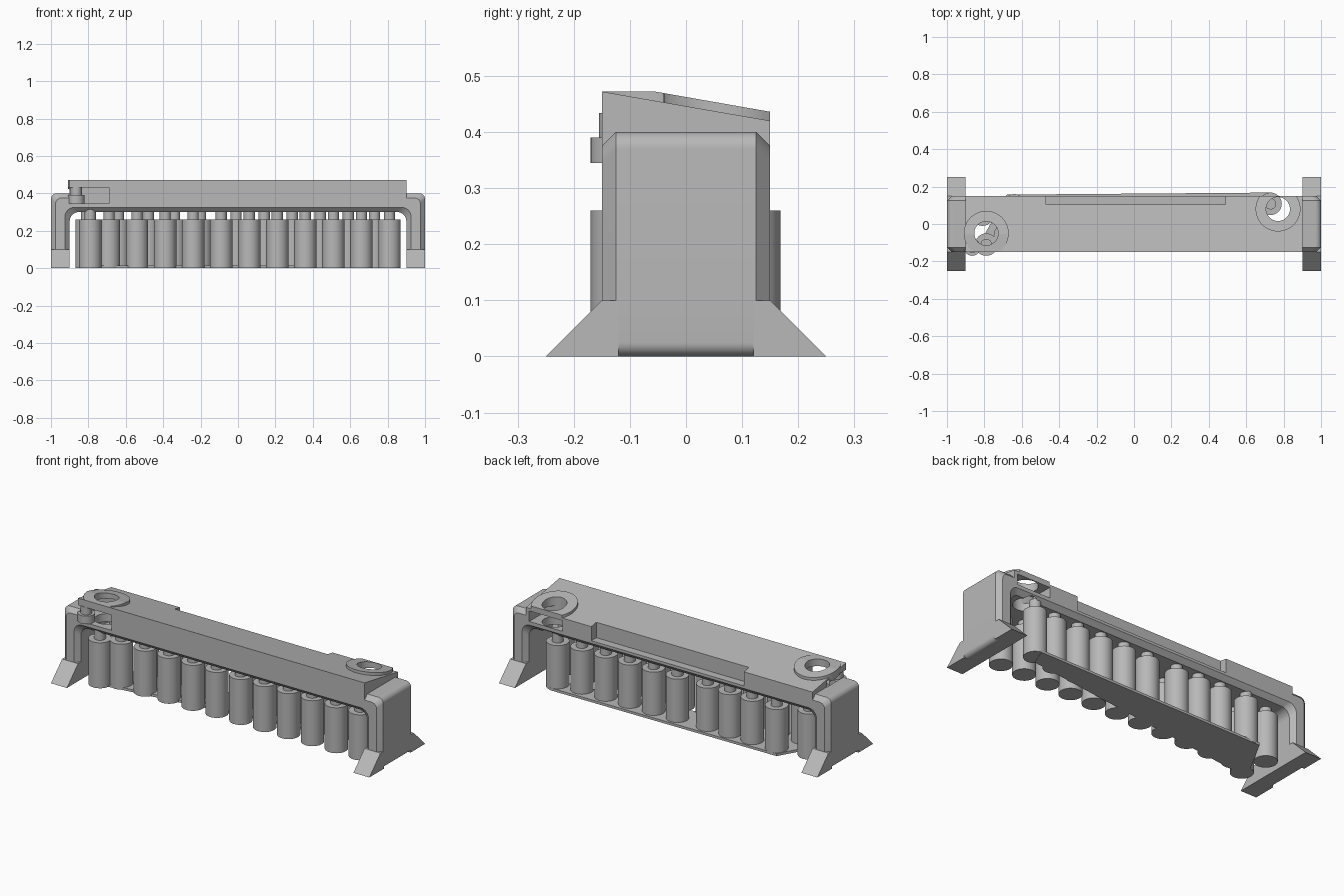
import bpy, bmesh, math
from mathutils import Matrix, Vector

cube = bpy.data.objects.get("Cube")
if cube:
    bpy.data.objects.remove(cube, do_unlink=True)

grey = bpy.data.materials.new("plain_grey")
grey.use_nodes = True
grey.diffuse_color = (0.48, 0.48, 0.48, 1)
shader = next(n for n in grey.node_tree.nodes if n.type == "BSDF_PRINCIPLED")
shader.inputs["Base Color"].default_value = grey.diffuse_color


def finish(name, bm):
    bmesh.ops.recalc_face_normals(bm, faces=bm.faces)
    mesh = bpy.data.meshes.new(name)
    bm.to_mesh(mesh)
    bm.free()
    mesh.materials.append(grey)
    obj = bpy.data.objects.new(name, mesh)
    bpy.context.collection.objects.link(obj)
    return obj


def loft(name, rings):
    """Skin a list of matching closed loops and cap both ends."""
    bm = bmesh.new()
    loops = [[bm.verts.new(p) for p in ring] for ring in rings]
    n = len(loops[0])
    for a, b in zip(loops, loops[1:]):
        for i in range(n):
            j = (i + 1) % n
            bm.faces.new((a[i], a[j], b[j], b[i]))
    bm.faces.new(loops[0])
    bm.faces.new(loops[-1])
    return finish(name, bm)


def prism_x(name, profile, x0, x1):
    return loft(name, [[(x, y, z) for y, z in profile] for x in (x0, x1)])


def box(name, x0, x1, y0, y1, z0, z1):
    return prism_x(name, [(y0, z0), (y1, z0), (y1, z1), (y0, z1)], x0, x1)


def stack(name, x, y, steps, sides=32):
    """Turned part: steps are (radius, z) pairs from bottom to top."""
    rings = []
    for r, z in steps:
        rings.append([(x + r * math.cos(math.tau * i / sides),
                       y + r * math.sin(math.tau * i / sides), z) for i in range(sides)])
    return loft(name, rings)


def arc(cx, cz, r, start, end, steps=8):
    for i in range(steps + 1):
        a = math.radians(start + (end - start) * i / steps)
        yield cx + r * math.cos(a), cz + r * math.sin(a)


def boolean(obj, tool, operation="DIFFERENCE"):
    mod = obj.modifiers.new("cut", "BOOLEAN")
    mod.operation = operation
    mod.object = tool
    mod.solver = "EXACT"
    with bpy.context.temp_override(object=obj, active_object=obj, selected_objects=[obj]):
        bpy.ops.object.modifier_apply(modifier=mod.name)


# Portal frame with chamfered rims
def portal_ring(y, d):
    outer, top, inner, ceiling = 1 - d, 0.4 - d, 0.9 + d, 0.3 + d
    half = [(outer, 0.1)]
    half += arc(outer - 0.03, top - 0.03, 0.03, 0, 90)
    under = list(arc(inner - 0.05, ceiling - 0.05, 0.05, 90, 0)) + [(inner, 0.1)]
    left = [(-x, z) for x, z in reversed(half)]
    left_under = [(-x, z) for x, z in reversed(under)]
    return [(x, y, z) for x, z in half + left + left_under + under]


frame = loft("portal_frame", [portal_ring(y, d) for y, d in
                              ((-0.15, 0.025), (-0.125, 0), (0.125, 0), (0.15, 0.025))])

# Sloped top block
slope = (0.42 - 0.472) / 0.3
top_block = prism_x("top_block", [(-0.15, 0.325), (0.15, 0.325), (0.15, 0.42), (-0.15, 0.472)],
                    -0.9, 0.9)

# Raised rings around the two holes
holes = {"right": (-0.79, -0.05), "left": (0.77, 0.08)}
bosses = []
for side, (x, y) in holes.items():
    boss = prism_x(side + "_hole_boss", [(-0.15, 0.44), (-0.15, 0.472), (-0.055, 0.472),
                                         (0.15, 0.436), (0.15, 0.4)], x - 0.15, x + 0.15)
    tool = stack("boss_outline", x, y, [(0.12, 0.3), (0.12, 0.6)], 48)
    boolean(boss, tool, "INTERSECT")
    bpy.data.objects.remove(tool, do_unlink=True)
    bosses.append(boss)

# Holes, side pockets and rear recess
cutters = [stack("hole_cutter", x, y, [(0.064, 0.25), (0.064, 0.6)], 40)
           for x, y in holes.values()]
cutters += [
    box("front_pocket_cutter", -0.901, -0.69, -0.2, 0.02, 0.345, 0.432),
    box("back_pocket_cutter", 0.67, 0.88, 0.02, 0.2, 0.345, 0.405),
    box("rear_recess_cutter", -0.47, 0.49, 0.105, 0.2, 0.34, 0.6),
]
for obj in [frame, top_block] + bosses:
    for tool in cutters:
        boolean(obj, tool)
for tool in cutters:
    bpy.data.objects.remove(tool, do_unlink=True)

# Flared feet
toe = [(0.12, 0), (0.25, 0), (0.15, 0.1), (0.12, 0.1)]
sole = [(0.9, 0.1), (0.9, 0)] + list(arc(0.975, 0.025, 0.025, -90, 0)) + [(1, 0.1)]
smooth_parts = [frame, top_block] + bosses
for side, s in (("left", 1), ("right", -1)):
    smooth_parts.append(loft(side + "_foot",
                             [[(s * x, y, z) for x, z in sole] for y in (-0.12, 0.12)]))
    for end, t in (("back", 1), ("front", -1)):
        prism_x(f"{side}_{end}_toe", [(t * y, z) for y, z in toe], s * 0.9, s * 1)

# Two rows of pegged cylinders
row = [(0.81 - 0.15 * i, -0.06, 0.3) for i in range(11)]
row += [(0.59 - 0.15 * i, 0.09, 0.3) for i in range(5)]
row += [(-0.2 - 0.14 * i, 0.09, 0.3) for i in range(3)]
row += [(-0.81, 0.05, 0.3), (-0.79, -0.11, 0.32), (0.73, 0.108, 0.32), (-0.64, 0.1, 0.32)]
for i, (x, y, top) in enumerate(row):
    smooth_parts.append(stack(f"cylinder_{i + 1}", x, y,
                              [(0.06, 0.002), (0.06, 0.26), (0.03, 0.26), (0.03, top)]))

# Slanted base plate
outline = [(-0.84, -0.13), (0.7, 0.07), (0.74, 0.168), (-0.68, 0.157)]
loft("base_plate", [[(x, y, z) for x, y in outline] for z in (0, 0.014)])

# Small bolt in the front pocket
smooth_parts.append(stack("pocket_bolt", -0.865, -0.125,
                          [(0.045, 0.345), (0.045, 0.39), (0.03, 0.39), (0.03, 0.434)]))

bpy.ops.object.select_all(action="DESELECT")
for obj in smooth_parts:
    obj.select_set(True)
bpy.context.view_layer.objects.active = frame
bpy.ops.object.shade_smooth_by_angle(angle=math.radians(30))
